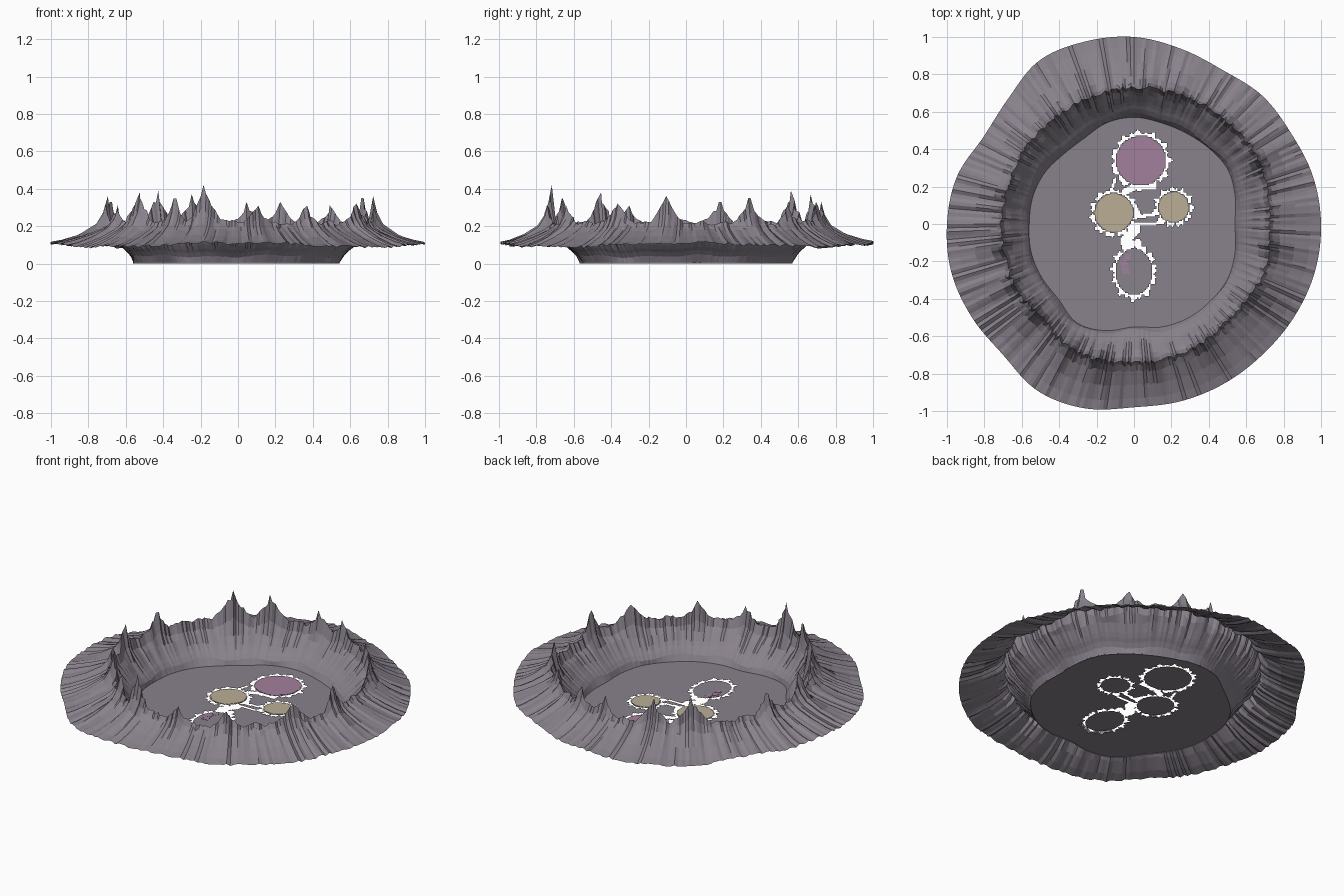
import bpy, bmesh, random
from math import sin, cos, radians, degrees, atan2, hypot, pi
from mathutils import Vector

random.seed(7)
if "Cube" in bpy.data.objects:
    bpy.data.objects.remove(bpy.data.objects["Cube"])


def material(name, rgb):
    m = bpy.data.materials.new(name)
    m.use_nodes = True
    m.diffuse_color = (*rgb, 1)
    bsdf = m.node_tree.nodes["Principled BSDF"]
    bsdf.inputs["Base Color"].default_value = (*rgb, 1)
    bsdf.inputs["Roughness"].default_value = 0.9
    return m


ROCK = material("purple grey rock", (0.25, 0.222, 0.262))
PINK = material("dusty pink", (0.365, 0.215, 0.333))
SAND = material("pale sand", (0.49, 0.42, 0.3))

# Outlines as radii every 15 degrees, in hundredths
OUTER = [100, 99, 97, 97, 95, 97, 100, 101, 101, 95, 93, 98,
         100, 101, 100, 99, 103, 102, 98, 98, 98, 98, 99, 100]
CREST = [73, 74, 75, 74, 74, 73, 73, 72, 71, 71, 71, 70,
         71, 71, 72, 70, 74, 75, 74, 74, 73, 72, 73, 74]
FLOOR = [54, 56, 58, 57, 56, 56, 57, 56, 53, 53, 55, 56,
         56, 57, 57, 57, 61, 59, 55, 57, 58, 58, 58, 56]


def radius(table, deg):
    """Smooth cyclic interpolation of an outline."""
    k, t = divmod(deg / 15, 1)
    a, b, c, d = (table[(int(k) + o) % len(table)] for o in (-1, 0, 1, 2))
    return (b + 0.5 * t * (c - a + t * (2 * a - 5 * b + 4 * c - d
            + t * (3 * (b - c) + d - a)))) / 100


def finish(name, bm, mat):
    me = bpy.data.meshes.new(name)
    bm.to_mesh(me)
    bm.free()
    me.materials.append(mat)
    ob = bpy.data.objects.new(name, me)
    bpy.context.collection.objects.link(ob)
    return ob


# Crater wall: stepped inner cliff, jagged crest, sloping outer skirt
PEAKS = [(256, .42, 8), (243, .35, 6), (221, .38, 9), (127, .39, 11), (110, .37, 9),
         (86, .33, 8), (72, .33, 8), (48, .31, 9), (27, .35, 9), (352, .36, 8),
         (330, .32, 9), (300, .31, 8), (278, .31, 8), (188, .36, 8), (165, .33, 8),
         (205, .31, 8)]


def crest_height(deg, jag):
    h = 0.2 + 0.045 * jag
    for at, top, width in PEAKS:
        away = abs((deg - at + 180) % 360 - 180)
        rise = min(1, 1.1 * max(0, 1 - away / width))
        keep = 1 if away < 0.7 else 0.5 + 0.5 * jag
        h = max(h, 0.2 + (top - 0.2) * rise * keep)
    return h


# inner steps: (share of the way to the crest, height)
INNER = [(0, .006), (.1, .04), (.23, .063), (.35, .08), (.47, .1), (.69, .142)]
# skirt steps: (share of the way to the rim, height, share of the peak kept)
SKIRT = [(.07, .185, .55), (.2, .171, .22), (.5, .139, .06), (.8, .113, 0), (1, .1, 0)]

SEGMENTS = 300
crags = [random.random() for i in range(SEGMENTS // 3)]
bm = bmesh.new()
columns = []
for i in range(SEGMENTS):
    deg = i * 360 / SEGMENTS
    a = radians(deg)
    f, c, o = (radius(t, deg) for t in (FLOOR, CREST, OUTER))
    c += random.uniform(-0.01, 0.01)
    # crags three segments wide, roughened by a little extra noise
    k, t = divmod(i, 3)
    jag = crags[k] + (crags[(k + 1) % len(crags)] - crags[k]) * t / 3
    top = crest_height(deg, 0.7 * jag + 0.3 * random.random())
    groove = random.uniform(-0.007, 0.007)
    ledge = 0.006 * sin(5 * a + 1) + 0.006 * sin(13 * a) + groove * 0.4
    wave = 0.01 * cos(4 * a) + 0.004 * sin(13 * a)
    points = []
    for u, z in INNER:
        shift = ledge if u > 0 else 0
        points.append((f + (c - f) * u + shift, z + shift * 0.8))
    points.append((f + (c - f) * 0.87, 0.16 + (top - 0.2) * 0.4))
    points.append((c, top))
    for v, z, keep in SKIRT:
        points.append((c + (o - c) * v, z + (top - 0.2) * keep + groove + wave * v))
    columns.append([bm.verts.new((r * cos(a), r * sin(a), z)) for r, z in points])
for i, here in enumerate(columns):
    after = columns[(i + 1) % SEGMENTS]
    for j in range(len(here) - 1):
        bm.faces.new((here[j], here[j + 1], after[j + 1], after[j]))
finish("crater_wall", bm, ROCK)

# Ragged moats around the islands: x, y, inner size x and y, gap width
MOATS = [(.037, .338, .134, .134, .026), (-.107, .06, .106, .106, .024),
         (.212, .09, .084, .084, .023), (.0, -.255, .098, .125, .024)]
# Open channels between the islands: from, to, half width
CHANNELS = [((-.12, .18), (-.1, .24), .007), ((-.05, .17), (.01, .2), .018),
            ((.02, .195), (.11, .195), .014), ((.0, .1), (.03, .04), .012),
            ((.03, .04), (.12, .055), .009), ((.0, .0), (.15, .005), .008),
            ((-.05, -.09), (.01, -.03), .026), ((-.05, -.12), (.02, -.1), .018)]


def is_open(p):
    for x, y, rx, ry, gap in MOATS:
        dx, dy = p.x - x, p.y - y
        a = atan2(dy, dx)
        d = hypot(dx / rx, dy / ry)
        if d < 1:
            return False
        ragged = 0.7 + 0.3 * sin(11 * a + x * 40) + 0.3 * sin(23 * a + 1)
        if (d - 1) * min(rx, ry) < gap * ragged:
            return True
    for start, end, w in CHANNELS:
        s, e = Vector(start), Vector(end)
        t = max(0, min(1, (p - s).dot(e - s) / (e - s).length_squared))
        if (p - s.lerp(e, t)).length < w:
            return True
    return False


# Crater floor: fine grid trimmed to the wall, with the moats cut out
bm = bmesh.new()
bmesh.ops.create_grid(bm, x_segments=160, y_segments=160, size=0.64)


def floor_edge(co):
    return radius(FLOOR, degrees(atan2(co.y, co.x)) % 360)


inside = {v: v.co.xy.length < floor_edge(v.co) for v in bm.verts}
drop = [face for face in bm.faces if not any(inside[v] for v in face.verts)
        or is_open(face.calc_center_median().xy)]
for v, kept in inside.items():
    if not kept:
        v.co.xy = v.co.xy.normalized() * floor_edge(v.co)
    v.co.z = 0.006
bmesh.ops.delete(bm, geom=drop, context='FACES')
finish("crater_floor", bm, ROCK)

# Coloured islands and patches: thin uneven plates lying on the floor
PLATES = [("pink_island", .037, .338, .128, .015, PINK),
          ("large_sand_island", -.107, .06, .1, .015, SAND),
          ("small_sand_island", .212, .09, .078, .015, SAND),
          ("upper_pink_patch", -.035, -.175, .017, .2, PINK),
          ("middle_pink_patch", -.055, -.21, .02, .2, PINK),
          ("lower_pink_patch", -.045, -.25, .02, .2, PINK)]
for name, x, y, r, rough, mat in PLATES:
    bm = bmesh.new()
    bmesh.ops.create_cone(bm, cap_ends=True, segments=40, radius1=r, radius2=r, depth=0.002)
    for v in bm.verts:
        a = atan2(v.co.y, v.co.x)
        v.co.xy *= 1 + rough * (sin(7 * a + y * 50) + sin(4 * a + x * 50))
    finish(name, bm, mat).location = (x, y, 0.008)

# Base rim: thin footing band under the floor edge
bm = bmesh.new()
pairs = []
for i in range(120):
    a = 2 * pi * i / 120
    r = radius(FLOOR, i * 3)
    pairs.append([bm.verts.new((r * cos(a), r * sin(a), z)) for z in (0, 0.006)])
for i, (low, high) in enumerate(pairs):
    next_low, next_high = pairs[(i + 1) % len(pairs)]
    bm.faces.new((low, next_low, next_high, high))
finish("floor_footing", bm, ROCK)
